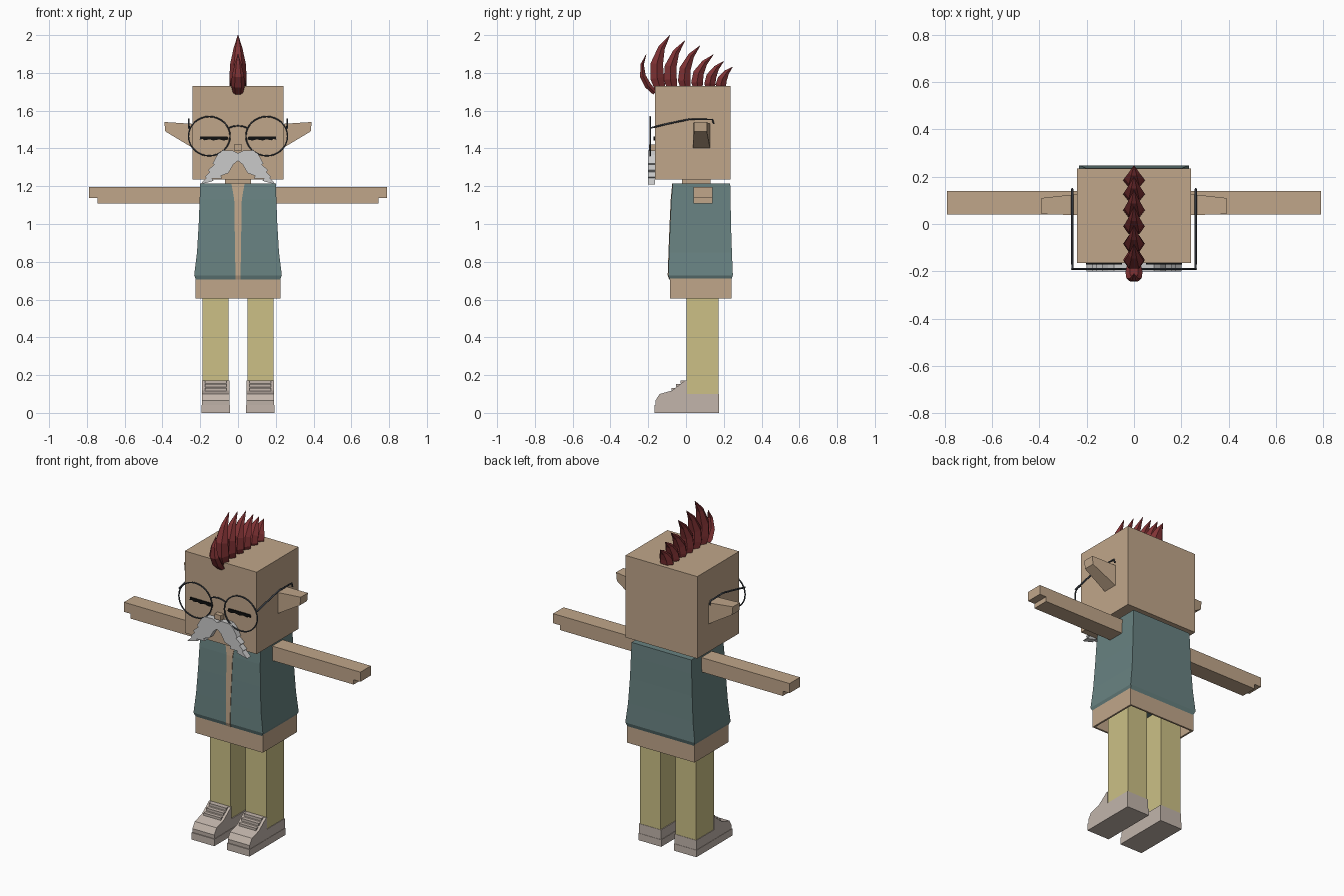
import bpy, bmesh, math
from mathutils import Vector

cube = bpy.data.objects.get("Cube")
if cube:
    bpy.data.objects.remove(cube, do_unlink=True)


def material(name, r, g, b):
    """Flat colour from display values 0-255."""
    lin = [((c / 255 + 0.055) / 1.055) ** 2.4 for c in (r, g, b)] + [1]
    m = bpy.data.materials.new(name)
    m.use_nodes = True
    m.diffuse_color = lin
    m.node_tree.nodes["Principled BSDF"].inputs["Base Color"].default_value = lin
    return m


SKIN = material("skin", 192, 166, 138)
VEST = material("vest_teal", 104, 130, 129)
TROUSERS = material("trouser_yellow", 204, 192, 134)
SHOE = material("shoe_beige", 194, 181, 171)
HAIR = material("hair_red", 128, 50, 52)
WHITE = material("moustache_white", 202, 202, 202)
FRAME = material("frame_grey", 62, 68, 76)
BLACK = material("lash_black", 16, 16, 16)
SIDES = ((1, "left"), (-1, "right"))


def loft(name, rings, mat, bottom=True, top=True):
    """Skin closed rings of points into one solid."""
    bm = bmesh.new()
    loops = [[bm.verts.new(p) for p in ring] for ring in rings]
    n = len(loops[0])
    for a, b in zip(loops, loops[1:]):
        for i in range(n):
            j = (i + 1) % n
            bm.faces.new((a[i], a[j], b[j], b[i]))
    if bottom:
        bm.faces.new(loops[0][::-1])
    if top:
        bm.faces.new(loops[-1])
    bmesh.ops.recalc_face_normals(bm, faces=bm.faces)
    mesh = bpy.data.meshes.new(name)
    bm.to_mesh(mesh)
    bm.free()
    mesh.materials.append(mat)
    ob = bpy.data.objects.new(name, mesh)
    bpy.context.collection.objects.link(ob)
    return ob


def rect(x0, x1, y0, y1, z):
    return [(x0, y0, z), (x1, y0, z), (x1, y1, z), (x0, y1, z)]


def box(name, x, y, z, mat, **kw):
    return loft(name, [rect(*x, *y, h) for h in z], mat, **kw)


def side_prism(name, profile, x0, x1, mat):
    """Extrude a (y, z) profile along x."""
    return loft(name, [[(x, y, z) for y, z in profile] for x in (x0, x1)], mat)


def front_prism(name, profile, y0, y1, mat):
    """Extrude an (x, z) profile along y."""
    return loft(name, [[(x, y, z) for x, z in profile] for y in (y0, y1)], mat)


def wire(name, points, radius, mat, cyclic=False):
    """Thin round bar through the points."""
    cu = bpy.data.curves.new(name, "CURVE")
    cu.dimensions = "3D"
    cu.bevel_depth = radius
    cu.bevel_resolution = 1
    cu.use_fill_caps = True
    sp = cu.splines.new("POLY")
    sp.points.add(len(points) - 1)
    for p, co in zip(sp.points, points):
        p.co = (*co, 1)
    sp.use_cyclic_u = cyclic
    cu.materials.append(mat)
    ob = bpy.data.objects.new(name, cu)
    bpy.context.collection.objects.link(ob)
    return ob


# Head, neck and nose
box("head", (-.24, .24), (-.165, .235), (1.235, 1.73), SKIN)
box("neck", (-.07, .07), (-.02, .13), (1.2, 1.24), SKIN)
box("nose", (-.021, .021), (-.195, -.16), (1.39, 1.42), SKIN)

# Shirt hem, open underneath
hem = box("shirt_hem", (-.225, .225), (-.085, .24), (.605, .715), SKIN, bottom=False)
shell = hem.modifiers.new("thickness", "SOLIDIFY")
shell.thickness = .015

# Vest halves and the shirt strip between them: z, half width, front, back, gap
vest_levels = [(.705, .222, -.086, .24, .014), (.728, .232, -.094, .248, .014),
               (.85, .217, -.09, .243, .015), (1.0, .208, -.084, .238, .018),
               (1.13, .203, -.078, .236, .02), (1.215, .2, -.07, .234, .035)]

ARM = [(.18, 1.108), (.745, 1.108), (.745, 1.137), (.79, 1.137), (.79, 1.195), (.18, 1.195)]
SHOE_UPPER = [(-.16, .03), (-.162, .065), (-.14, .1), (-.075, .118), (-.03, .152),
              (-.005, .172), (.004, .172), (.004, .1), (.174, .1), (.174, .03)]
MOUSTACHE = [(0, 1.335), (0, 1.375), (.03, 1.39), (.085, 1.388), (.11, 1.365), (.135, 1.32),
             (.125, 1.315), (.16, 1.285), (.15, 1.275), (.175, 1.25), (.168, 1.243),
             (.2, 1.21), (.13, 1.228), (.138, 1.24), (.085, 1.24), (.09, 1.255),
             (.05, 1.27), (.025, 1.315)]
LASHES = [(.055, 1.463), (.2, 1.463), (.203, 1.447), (.185, 1.45), (.18, 1.443),
          (.15, 1.448), (.13, 1.442), (.1, 1.448), (.075, 1.442), (.05, 1.447)]

for s, side in SIDES:
    def mir(pts):
        return [(s * p[0], *p[1:]) for p in pts]

    def span(a, b):
        return tuple(sorted((s * a, s * b)))

    loft(side + "_vest_panel",
         [mir([(g, f, z), (w, f, z), (w, b, z), (0, b, z), (0, f + .05, z), (g, f + .05, z)])
          for z, w, f, b, g in vest_levels], VEST)
    loft(side + "_shirt_front",
         [mir(rect(0, g, f - .003, f + .05, z)) for z, w, f, b, g in vest_levels], SKIN)

    # Arm with stepped hand
    front_prism(side + "_arm", mir(ARM), .04, .14, SKIN)

    # Wedge ear tapering outward
    loft(side + "_ear",
         [mir([(.235, .037, 1.4), (.235, .127, 1.4), (.235, .127, 1.53), (.235, .037, 1.53)]),
          mir([(.385, .042, 1.49), (.385, .11, 1.49), (.39, .11, 1.54), (.39, .042, 1.54)])], SKIN)

    # Leg and shoe
    box(side + "_leg", span(.05, .188), (.002, .172), (.05, .705), TROUSERS)
    box(side + "_sole", span(.042, .193), (-.166, .176), (0, .042), SHOE)
    side_prism(side + "_shoe", SHOE_UPPER, *span(.045, .191), SHOE)
    for i in range(3):
        t = i / 2
        y, z = -.066 + .05 * t, .124 + .04 * t
        box(f"{side}_lace_{i + 1}", span(.06, .175), (y - .012, y + .012), (z - .008, z + .008), SHOE)

    # Face details
    front_prism(side + "_moustache", mir(MOUSTACHE), -.2, -.163, WHITE)
    front_prism(side + "_closed_eye", mir(LASHES), -.172, -.163, BLACK)

    # Spectacle rim and temple
    turn = [math.tau * i / 32 for i in range(32)]
    wire(side + "_rim", [(s * .152 + .11 * math.cos(a), -.19, 1.465 + .104 * math.sin(a))
                         for a in turn], .004, FRAME, True)
    wire(side + "_temple", mir([(.26, -.19, 1.508), (.261, -.1, 1.53), (.261, .02, 1.555),
                                (.261, .14, 1.553), (.261, .147, 1.53)]), .005, FRAME)

# Bridge of the spectacles
wire("bridge", [(.05 * c, -.19, 1.52 - .012 * c * c) for c in (-1, -.5, 0, .5, 1)], .004, FRAME)


def spike(name, base, bend, tip, width, depth):
    """Curved six-sided lock in the middle plane, tapering to its tip."""
    base, bend, tip = (Vector((0, *p)) for p in (base, bend, tip))
    rings = []
    for t, size in ((0, .75), (.2, 1), (.45, .9), (.75, .5), (1, .03)):
        centre = base * (1 - t) ** 2 + bend * 2 * t * (1 - t) + tip * t * t
        along = ((bend - base) * (1 - t) + (tip - bend) * t).normalized()
        across = Vector((0, along.z, -along.y))
        rings.append([centre + size * (Vector((width * math.cos(a), 0, 0))
                                       + across * depth * math.sin(a))
                      for a in (math.tau * i / 6 for i in range(6))])
    loft(name, rings, HAIR)


# Mohawk: fringe lock, then a row of shrinking spikes
spike("mohawk_fringe", (-.165, 1.695), (-.275, 1.79), (-.21, 1.9), .036, .02)
row = [(-.135, -.085, 2.0), (-.07, -.005, 1.972), (0, .075, 1.945),
       (.065, .145, 1.897), (.13, .2, 1.862), (.185, .247, 1.832)]
for i, (y, tip_y, tip_z) in enumerate(row):
    spike(f"mohawk_spike_{i + 1}", (y, 1.71), (y - .06 + .01 * i, 1.71 + .55 * (tip_z - 1.71)),
          (tip_y, tip_z), .046, .042 - .002 * i)
